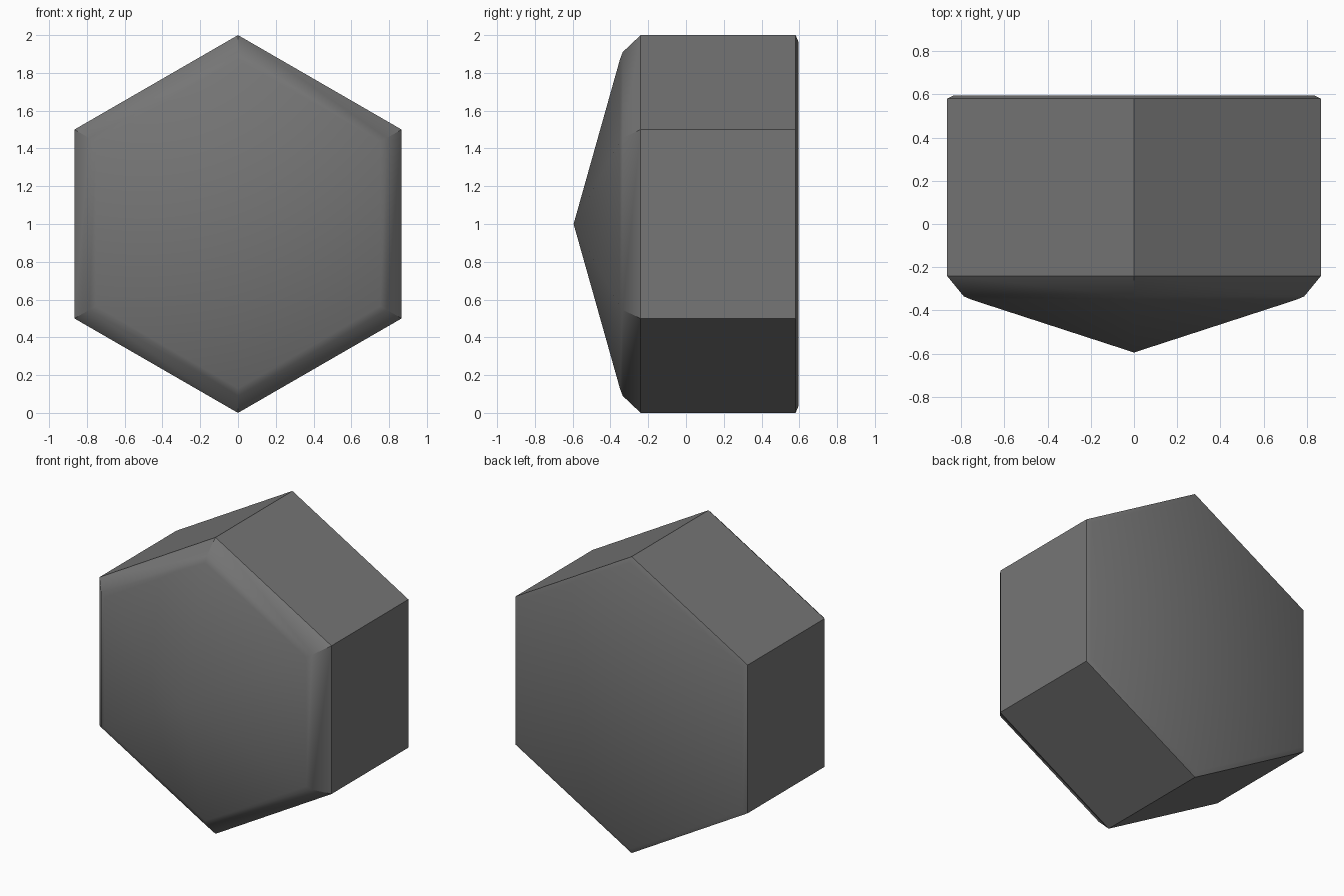
import bpy, bmesh, math

if "Cube" in bpy.data.objects:
    bpy.data.objects.remove(bpy.data.objects["Cube"])

# Dark grey finish
grey = bpy.data.materials.new("dark_grey")
grey.diffuse_color = (0.18, 0.18, 0.18, 1.0)
grey.use_nodes = True
grey.node_tree.nodes["Principled BSDF"].inputs["Base Color"].default_value = grey.diffuse_color

SIDES = 6
# (y, corner radius) from the back to the front
PROFILE = [(0.595, 0.965), (0.58, 1.0), (-0.24, 1.0), (-0.335, 0.91), (-0.35, 0.87)]
APEX_Y = -0.595

# Hexagonal block: bevelled flat back, straight sides, low pyramid front
bm = bmesh.new()
rings = []
for y, r in PROFILE:
    angles = [math.tau * i / SIDES for i in range(SIDES)]
    rings.append([bm.verts.new((r * math.sin(a), y, 1 + r * math.cos(a))) for a in angles])

bm.faces.new(rings[0])
for a, b in zip(rings, rings[1:]):
    for i in range(SIDES):
        j = (i + 1) % SIDES
        bm.faces.new((a[i], a[j], b[j], b[i]))

# Pyramid front
apex = bm.verts.new((0, APEX_Y, 1))
for i in range(SIDES):
    bm.faces.new((rings[-1][i], rings[-1][(i + 1) % SIDES], apex))

bmesh.ops.recalc_face_normals(bm, faces=bm.faces)
mesh = bpy.data.meshes.new("hex_block")
bm.to_mesh(mesh)
bm.free()
mesh.materials.append(grey)

block = bpy.data.objects.new("hex_block", mesh)
bpy.context.collection.objects.link(block)
bpy.context.view_layer.objects.active = block
block.select_set(True)
bpy.ops.object.shade_smooth_by_angle(angle=math.radians(30))
